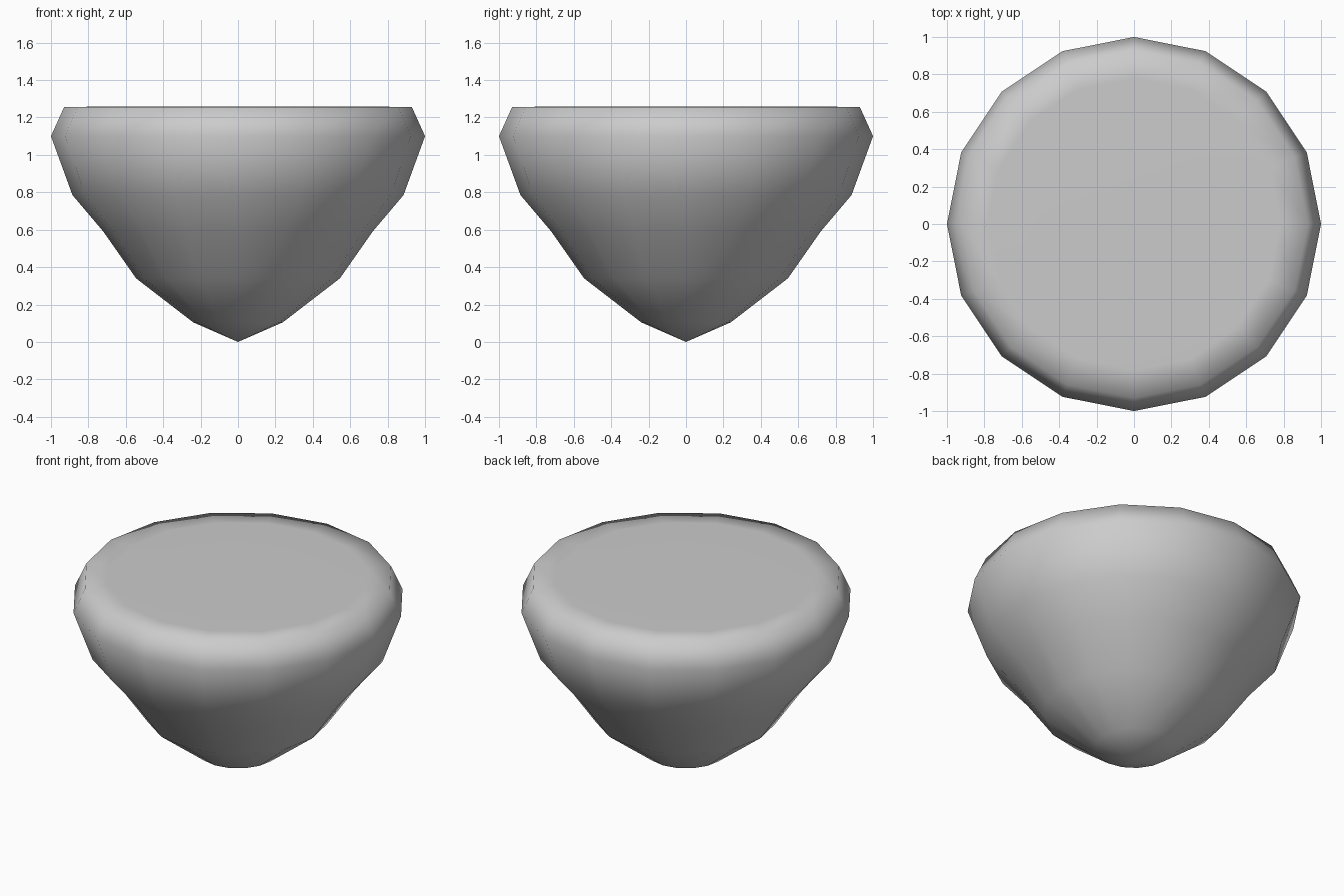
import bpy
import bmesh
from math import cos, sin, tau

if "Cube" in bpy.data.objects:
    bpy.data.objects.remove(bpy.data.objects["Cube"])

SIDES = 16

# Profile rings (radius, height) from just above the tip to the inner top face
PROFILE = [(0.24, 0.105), (0.545, 0.34), (0.72, 0.59), (0.885, 0.785),
           (1.0, 1.10), (0.93, 1.255), (0.78, 1.258), (0.5, 1.26)]


def lathe(name, profile, bottom_z, top_z):
    """Revolve a profile with a pole at each end."""
    bm = bmesh.new()
    rings = [[bm.verts.new((r * cos(tau * i / SIDES), r * sin(tau * i / SIDES), z))
              for i in range(SIDES)] for r, z in profile]
    tip = bm.verts.new((0, 0, bottom_z))
    top = bm.verts.new((0, 0, top_z))
    for i in range(SIDES):
        j = (i + 1) % SIDES
        bm.faces.new((tip, rings[0][j], rings[0][i]))
        for a, b in zip(rings, rings[1:]):
            bm.faces.new((a[i], a[j], b[j], b[i]))
        bm.faces.new((rings[-1][i], rings[-1][j], top))
    bmesh.ops.recalc_face_normals(bm, faces=bm.faces)
    for f in bm.faces:
        f.smooth = True
    mesh = bpy.data.meshes.new(name)
    bm.to_mesh(mesh)
    bm.free()
    obj = bpy.data.objects.new(name, mesh)
    bpy.context.collection.objects.link(obj)
    return obj


# Pointed body with flat top and bevelled rim
lathe("tapered_body", PROFILE, 0.0, 1.26)
